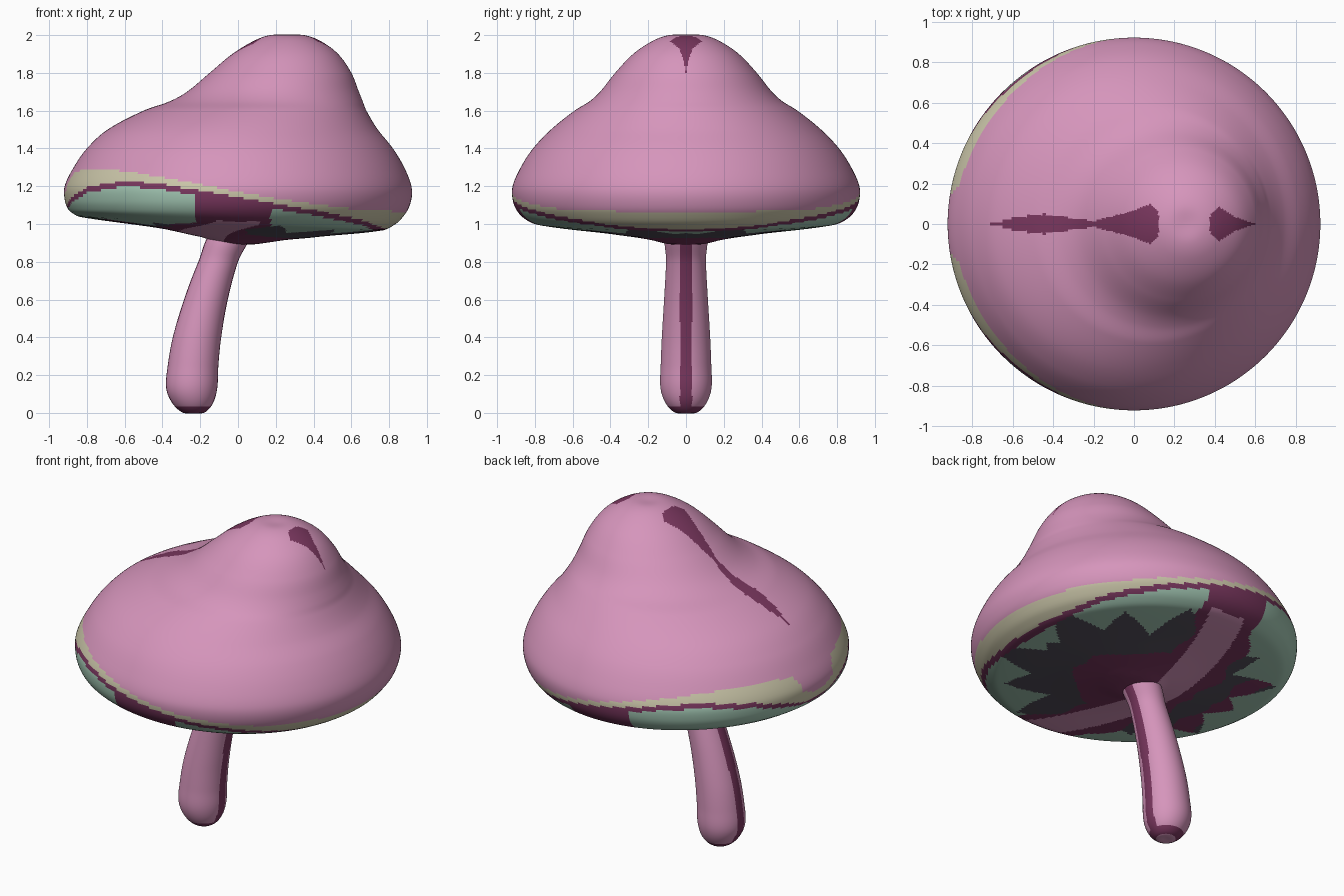
import bpy, bmesh, math
from mathutils import Vector

default = bpy.data.objects.get("Cube")
if default:
    bpy.data.objects.remove(default, do_unlink=True)

# Flat colours
PINK, MAROON, CREAM, MINT, CHARCOAL = range(5)


def make_material(name, colour):
    mat = bpy.data.materials.new(name)
    mat.use_nodes = True
    rgba = (*colour, 1)
    mat.diffuse_color = rgba
    shader = mat.node_tree.nodes["Principled BSDF"]
    shader.inputs["Base Color"].default_value = rgba
    shader.inputs["Roughness"].default_value = 0.8
    return mat


palette = [
    make_material("pink_skin", (0.67, 0.3, 0.5)),
    make_material("maroon_marking", (0.195, 0.038, 0.114)),
    make_material("cream_band", (0.6, 0.57, 0.4)),
    make_material("mint_rim", (0.37, 0.58, 0.46)),
    make_material("charcoal_underside", (0.09, 0.08, 0.107)),
]


def lookup(table, value):
    """Piecewise linear curve through the points of a table."""
    if value <= table[0][0]:
        return table[0][1]
    for (a, fa), (b, fb) in zip(table, table[1:]):
        if value <= b:
            return fa + (fb - fa) * (value - a) / (b - a)
    return table[-1][1]


def smooth_profile(rings, step):
    """Resample ring settings along a smooth curve, at an even spacing."""
    pts = [Vector(r) for r in rings]
    padded = [pts[0]] + pts + [pts[-1]]
    result = []
    for p, q, r, s in zip(padded, padded[1:], padded[2:], padded[3:]):
        count = max(1, round((r - q).length / step))
        # limit the tangents so that uneven spacing makes no loops
        span = (r - q).length

        def tangent(before, here, after):
            d = after - before
            return d.normalized() * span if d.length > 0 else d

        m0, m1 = tangent(p, q, r), tangent(q, r, s)
        for i in range(count):
            t = i / count
            t2, t3 = t * t, t * t * t
            result.append(q * (2 * t3 - 3 * t2 + 1) + m0 * (t3 - 2 * t2 + t)
                          + r * (3 * t2 - 2 * t3) + m1 * (t3 - t2))
    result.append(pts[-1])
    return result


def loft(name, rings, step, sides, paint):
    """Skin circular rings (height, centre x, radius, tilt) and paint the faces."""
    bm = bmesh.new()
    loops = []
    for z, cx, radius, tilt in smooth_profile(rings, step):
        loop = []
        for i in range(sides):
            a = math.tau * (i + 0.5) / sides
            x = math.cos(a)
            loop.append(bm.verts.new((cx + radius * x, radius * math.sin(a), z - tilt * x)))
        loops.append(loop)
    for upper, lower in zip(loops, loops[1:]):
        for i in range(sides):
            j = (i + 1) % sides
            bm.faces.new((upper[i], lower[i], lower[j], upper[j]))
    bmesh.ops.remove_doubles(bm, verts=bm.verts, dist=0.0001)
    bmesh.ops.recalc_face_normals(bm, faces=bm.faces)
    for face in bm.faces:
        face.smooth = True
        face.material_index = paint(face.calc_center_median(), face.normal)
    mesh = bpy.data.meshes.new(name)
    bm.to_mesh(mesh)
    bm.free()
    for mat in palette:
        mesh.materials.append(mat)
    obj = bpy.data.objects.new(name, mesh)
    bpy.context.collection.objects.link(obj)
    return obj


# Cap markings: height of the cream edge and rim stripe, width of the crest streaks
cream_edge = [(-.92, 1.14), (-.9, 1.22), (-.86, 1.28), (-.75, 1.29), (-.6, 1.28),
              (-.3, 1.23), (0, 1.17), (.3, 1.12), (.6, 1.08), (.93, 1.06)]
rim_stripe = [(-.92, 1.06), (-.88, 1.13), (-.8, 1.18), (-.6, 1.215), (-.4, 1.195),
              (0, 1.13), (.4, 1.06), (.65, 1.01), (.75, .97), (.85, .94)]
long_streak = [(-.71, 0), (-.6, .03), (-.45, .05), (-.2, .015), (0, .065),
               (.08, .1), (.12, .06), (.125, 0)]
short_streak = [(.37, 0), (.38, .05), (.42, .085), (.5, .035), (.6, 0)]


def paint_underside(p):
    x, y = p.x, abs(p.y)
    radius, angle = math.hypot(x, y), math.atan2(y, x)
    # bowed pink streak with a maroon border
    across = x + 0.2 - 0.3 * y * y
    if abs(across) < 0.12 and y < 0.83:
        return PINK
    wobble = 0.03 * math.sin(19 * y)
    if -0.23 + wobble < across < 0.17 + wobble or radius < 0.35 + wobble:
        return MAROON
    # jagged mint fringe
    wave = abs((angle * 2.1 + 0.3) % 1 - 0.5)
    if radius > 0.56 + 0.45 * wave + 0.06 * math.sin(5 * angle):
        return MINT
    if -0.72 < x + wobble < -0.57 and y < 0.45:
        return MAROON
    return CHARCOAL


def paint_cap(p, normal):
    if p.z > 1.3:
        streak = max(lookup(long_streak, p.x), lookup(short_streak, p.x))
        return MAROON if abs(p.y) < streak else PINK
    if p.z > lookup(cream_edge, p.x):
        return PINK
    stripe = lookup(rim_stripe, p.x)
    if p.z > stripe + 0.014:
        return CREAM
    if p.z > stripe - 0.014:
        return MAROON
    return paint_underside(p)


cap_rings = [
    (2, .26, 0, 0), (2, .26, .09, 0), (1.97, .26, .175, 0), (1.9, .25, .28, 0),
    (1.8, .225, .375, 0), (1.7, .185, .455, 0), (1.65, .15, .51, 0), (1.6, .09, .59, 0),
    (1.5, .025, .715, 0), (1.4, .01, .81, 0), (1.3, .005, .875, 0), (1.2, 0, .918, 0),
    (1.13, 0, .918, 0), (1.07, -.005, .895, .01), (1.025, -.015, .85, .025),
    (1.0, -.02, .79, .033), (.955, -.01, .42, .025), (.92, 0, .2, .012),
    (.895, .01, .1, 0), (.89, .01, 0, 0),
]
loft("mushroom_cap", cap_rings, 0.013, 288, paint_cap)


# Stalk: leaning, with a maroon streak down two sides and a maroon foot
def paint_stalk(p, normal):
    if p.z < 0.004:
        return PINK
    if p.z < 0.035 or (abs(p.y) < 0.032 and abs(normal.x) > 0.5):
        return MAROON
    return PINK


stalk_rings = [
    (.97, -.03, 0, 0), (.97, -.03, .1, 0), (.8, -.105, .105, 0), (.6, -.17, .116, 0),
    (.4, -.217, .128, 0), (.25, -.238, .134, 0), (.13, -.245, .135, 0),
    (.05, -.24, .107, 0), (0, -.235, .055, 0), (0, -.235, 0, 0),
]
loft("stalk", stalk_rings, 0.02, 96, paint_stalk)
